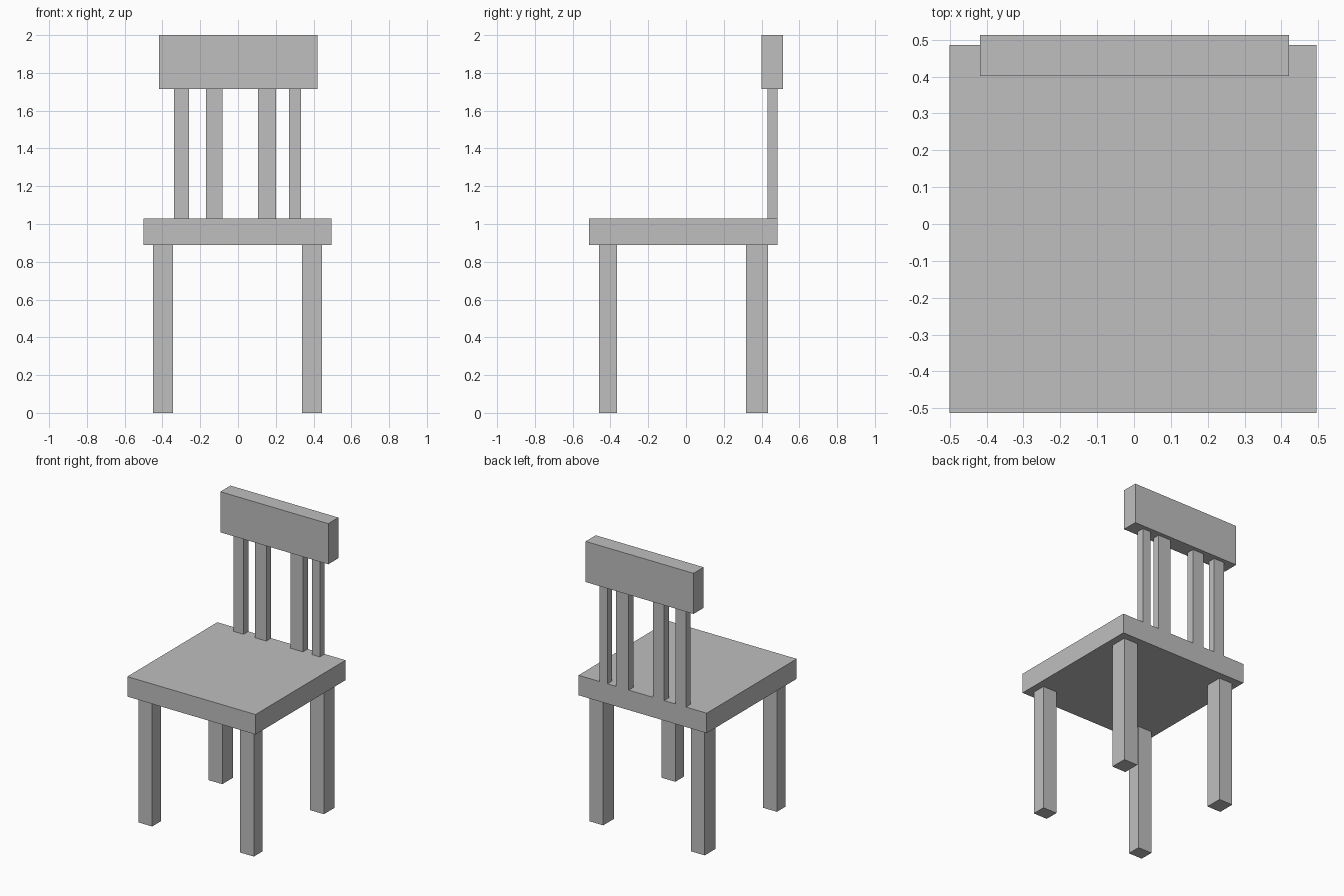
import bpy
import bmesh
from mathutils import Vector

cube = bpy.data.objects.get("Cube")
if cube:
    bpy.data.objects.remove(cube, do_unlink=True)

# Single flat grey for the whole chair
grey = bpy.data.materials.new("plain_grey")
grey.use_nodes = True
colour = (0.52, 0.52, 0.52, 1)
grey.diffuse_color = colour
grey.node_tree.nodes["Principled BSDF"].inputs["Base Color"].default_value = colour


def box(name, xs, ys, zs):
    """Sharp-edged box spanning the given x, y and z ranges."""
    low, high = (Vector(c) for c in zip(xs, ys, zs))
    bm = bmesh.new()
    bmesh.ops.create_cube(bm, size=1)
    bmesh.ops.scale(bm, vec=high - low, verts=bm.verts)
    bmesh.ops.translate(bm, vec=(low + high) / 2, verts=bm.verts)
    mesh = bpy.data.meshes.new(name)
    bm.to_mesh(mesh)
    bm.free()
    mesh.materials.append(grey)
    obj = bpy.data.objects.new(name, mesh)
    bpy.context.collection.objects.link(obj)
    return obj


seat_bottom, seat_top, slat_top = 0.89, 1.03, 1.715
seat_back = 0.485

# Seat slab
box("seat", (-0.5, 0.495), (-0.513, seat_back), (seat_bottom, seat_top))

# Four legs, the back pair a little deeper
for side, xs in (("right", (-0.45, -0.344)), ("left", (0.338, 0.445))):
    for end, ys in (("front", (-0.46, -0.365)), ("back", (0.317, 0.435))):
        box(f"{end}_{side}_leg", xs, ys, (0, seat_bottom))

# Uneven back slats, flush with the rear of the seat
slats = {
    "outer_right_slat": (-0.339, -0.259),
    "inner_right_slat": (-0.17, -0.083),
    "inner_left_slat": (0.105, 0.202),
    "outer_left_slat": (0.27, 0.333),
}
for name, xs in slats.items():
    box(name, xs, (0.432, seat_back), (seat_top, slat_top))

# Thick top rail
box("top_rail", (-0.418, 0.42), (0.401, 0.513), (slat_top, 2))
